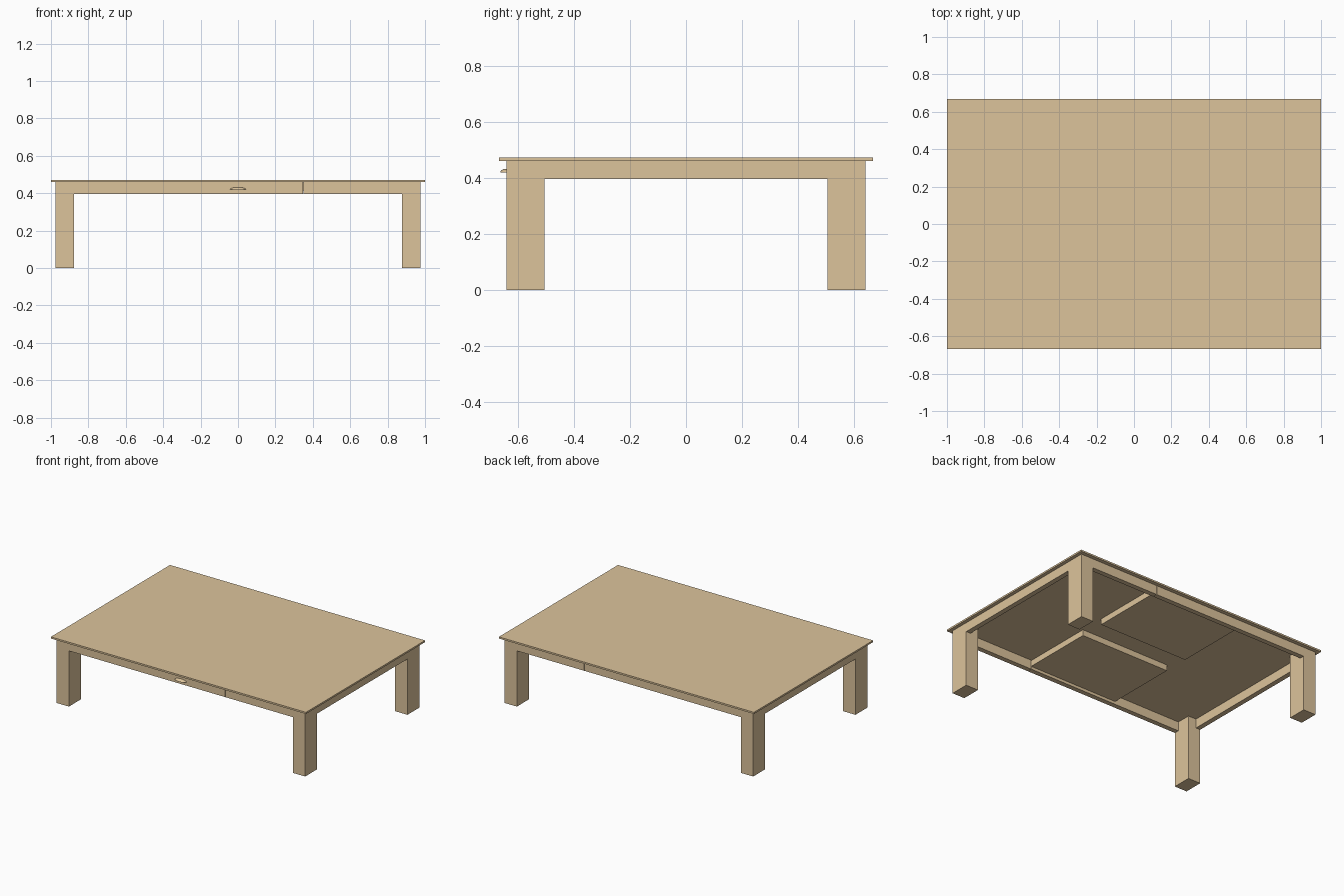
import bpy, bmesh

if "Cube" in bpy.data.objects:
    bpy.data.objects.remove(bpy.data.objects["Cube"])

wood = bpy.data.materials.new("light_wood")
wood.diffuse_color = (0.72, 0.55, 0.33, 1)
wood.use_nodes = True
wood.node_tree.nodes["Principled BSDF"].inputs["Base Color"].default_value = wood.diffuse_color


def finish(name, bm):
    mesh = bpy.data.meshes.new(name)
    bmesh.ops.recalc_face_normals(bm, faces=bm.faces)
    bm.to_mesh(mesh)
    bm.free()
    mesh.materials.append(wood)
    ob = bpy.data.objects.new(name, mesh)
    bpy.context.collection.objects.link(ob)
    return ob


def add_box(bm, lo, hi):
    verts = bmesh.ops.create_cube(bm, size=1)["verts"]
    for v in verts:
        for i in range(3):
            v.co[i] = (lo[i] + hi[i]) / 2 + v.co[i] * (hi[i] - lo[i])


def box(name, x, y, z):
    bm = bmesh.new()
    lo, hi = zip(*[sorted(r) for r in (x, y, z)])
    add_box(bm, lo, hi)
    return finish(name, bm)


X, Y = 0.975, 0.64          # outer faces of legs and aprons
XI, YI = 0.878, 0.505       # inner faces of legs
T = 0.035                   # board thickness
Z0, Z1, Z2 = 0.395, 0.46, 0.472
D = 0.35                    # half width of a drawer
apron_z = (Z0, Z1)

# Top board
box("table_top", (-1, 1), (-0.667, 0.667), (Z1, Z2))

# Four legs
for sx, side in ((-1, "left"), (1, "right")):
    for sy, end in ((-1, "front"), (1, "back")):
        box(f"{end}_{side}_leg", (sx * XI, sx * X), (sy * YI, sy * Y), (0, Z1))
        # Long aprons either side of the drawers
        box(f"{end}_{side}_apron", (sx * D, sx * XI), (sy * (Y - T), sy * Y), apron_z)
    # Short aprons
    box(f"{side}_side_apron", (sx * X, sx * (X - T)), (-YI, YI), apron_z)

# Front and back drawers: face board plus open tray
for sy, end in ((-1, "front"), (1, "back")):
    box(f"{end}_drawer_face", (-D, D - 0.003), (sy * (Y - T), sy * Y), apron_z)
    y0, y1 = sorted((sy * 0.09, sy * (Y - T)))
    bm = bmesh.new()
    zb, zt, w = 0.415, 0.457, 0.012
    add_box(bm, (-D, y0, zb), (D, y1, zt))
    bm.faces.ensure_lookup_table()
    top = max(bm.faces, key=lambda f: f.calc_center_median().z)
    bmesh.ops.inset_region(bm, faces=[top], thickness=w)
    for v in top.verts:
        v.co.z = zb + w / 2
    finish(f"{end}_drawer_tray", bm)

# Cup-shaped pull: quarter of an ellipsoid on the front drawer
bm = bmesh.new()
bmesh.ops.create_uvsphere(bm, u_segments=24, v_segments=12, radius=1)
for normal in ((0, 0, -1), (0, 1, 0)):
    geom = bm.verts[:] + bm.edges[:] + bm.faces[:]
    cut = bmesh.ops.bisect_plane(bm, geom=geom, plane_co=(0, 0, 0),
                                 plane_no=normal, clear_outer=True)
bmesh.ops.holes_fill(bm, edges=[e for e in bm.edges if e.is_boundary])
for v in bm.verts:
    v.co = (v.co.x * 0.044, -Y + v.co.y * 0.022, 0.419 + v.co.z * 0.013)
pull = finish("drawer_pull", bm)
